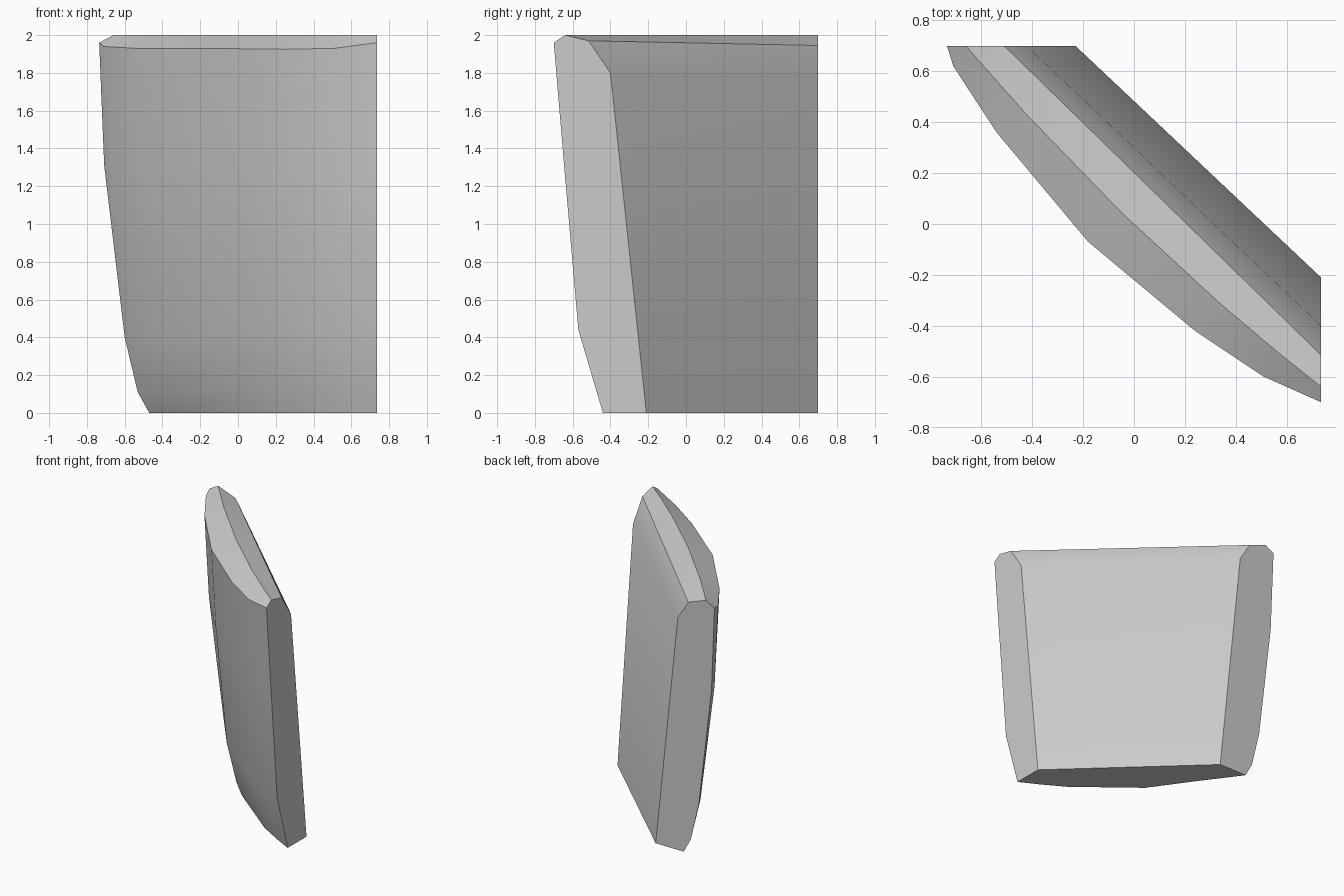
import bpy, bmesh, math
from mathutils import Vector

cube = bpy.data.objects.get("Cube")
if cube:
    bpy.data.objects.remove(cube, do_unlink=True)

# Plain grey material
grey = bpy.data.materials.new("plain_grey")
grey.use_nodes = True
grey.diffuse_color = (0.6, 0.6, 0.6, 1)
grey.node_tree.nodes["Principled BSDF"].inputs["Base Color"].default_value = (0.6, 0.6, 0.6, 1)

# Fractions along the slab, from the x end to the y end
T = [0, 0.11, 0.27, 0.535, 0.815, 0.96, 1]


def straight(a, b, bulge=0.0):
    """Row between two end points, bowed towards the front."""
    bow = Vector((-0.7, -0.7, 0)) * bulge
    return [Vector(a).lerp(Vector(b), t) + bow * 4 * t * (1 - t) for t in T]


def blend(lower, upper, f0, f1, z0, z1):
    """Row between the foot and the rim of the curved front."""
    row = []
    for a, b, t in zip(lower, upper, T):
        p = a.lerp(b, f0 + (f1 - f0) * t)
        p.z = z0 + (z1 - z0) * t
        row.append(p)
    return row


# Curved front: top rim and foot
rim = [Vector(p) for p in [
    (0.735, -0.70, 1.96), (0.51, -0.60, 1.93), (0.24, -0.42, 1.925), (-0.18, -0.07, 1.93),
    (-0.54, 0.36, 1.93), (-0.71, 0.62, 1.94), (-0.735, 0.70, 1.96)]]
foot = [Vector(p) for p in [
    (0.735, -0.44, 0), (0.60, -0.37, 0), (0.41, -0.26, 0), (-0.03, 0.09, 0),
    (-0.25, 0.40, 0), (-0.42, 0.63, 0), (-0.47, 0.70, 0)]]

# Cross-section rows in order around the slab
rows = [
    straight((0.735, -0.21, 0), (-0.23, 0.70, 0)),                # back foot
    straight((0.735, -0.40, 1.80), (-0.42, 0.70, 1.80)),          # back shoulder
    straight((0.735, -0.515, 1.97), (-0.51, 0.70, 1.945)),        # back ridge
    straight((0.735, -0.64, 2.0), (-0.66, 0.70, 2.0), 0.05),      # crest
    rim,
    blend(foot, rim, 0.79, 0.90, 1.31, 1.31),
    blend(foot, rim, 0.50, 0.49, 0.44, 0.40),
    blend(foot, rim, 0.125, 0.23, 0.11, 0.11),
    foot,
]

# Loft the rows into a closed slab
bm = bmesh.new()
grid = [[bm.verts.new(p) for p in row] for row in rows]
n = len(grid)
for i in range(n):
    a, b = grid[i], grid[(i + 1) % n]
    for j in range(len(T) - 1):
        bm.faces.new((a[j], a[j + 1], b[j + 1], b[j]))
# Flat cut ends
bm.faces.new([r[0] for r in grid])
bm.faces.new([r[-1] for r in grid])
bmesh.ops.recalc_face_normals(bm, faces=bm.faces[:])

mesh = bpy.data.meshes.new("curved_slab")
bm.to_mesh(mesh)
bm.free()
mesh.materials.append(grey)
slab = bpy.data.objects.new("curved_slab", mesh)
bpy.context.collection.objects.link(slab)

bpy.ops.object.select_all(action='DESELECT')
slab.select_set(True)
bpy.context.view_layer.objects.active = slab
bpy.ops.object.shade_smooth_by_angle(angle=math.radians(30))
